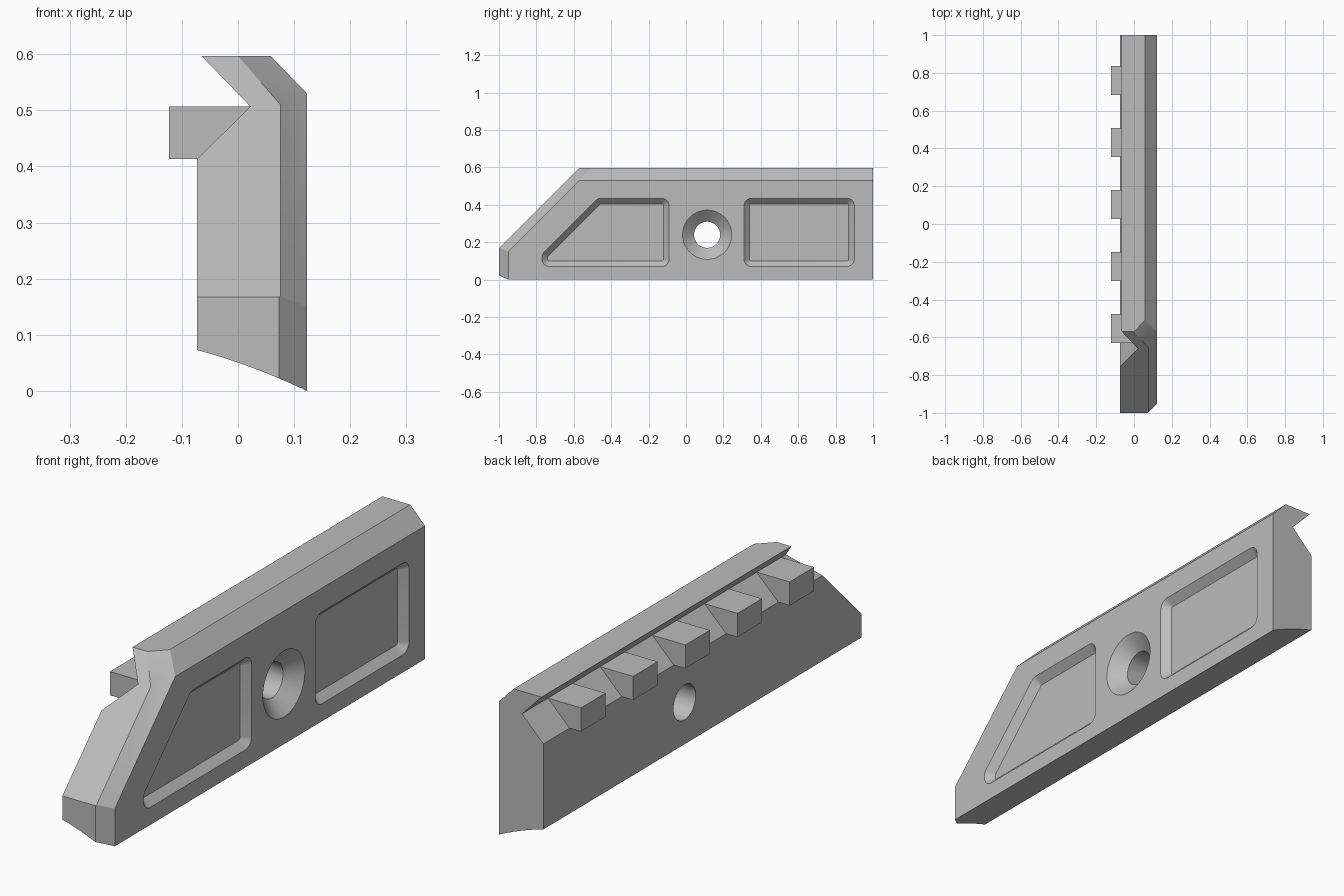
import bpy, bmesh, math
from mathutils import Vector

cube = bpy.data.objects.get("Cube")
if cube:
    bpy.data.objects.remove(cube, do_unlink=True)

# One plain grey
grey = bpy.data.materials.new("plain_grey")
grey.use_nodes = True
color = (0.5, 0.5, 0.5, 1)
grey.diffuse_color = color
grey.node_tree.nodes["Principled BSDF"].inputs["Base Color"].default_value = color


def make_object(name, bm):
    bmesh.ops.recalc_face_normals(bm, faces=bm.faces[:])
    mesh = bpy.data.meshes.new(name)
    bm.to_mesh(mesh)
    bm.free()
    mesh.materials.append(grey)
    obj = bpy.data.objects.new(name, mesh)
    bpy.context.collection.objects.link(obj)
    return obj


def loft(rings):
    """Closed solid through rings of equal point count."""
    bm = bmesh.new()
    loops = [[bm.verts.new(p) for p in ring] for ring in rings]
    for a, b in zip(loops, loops[1:]):
        for i in range(len(a)):
            j = (i + 1) % len(a)
            bm.faces.new((a[i], a[j], b[j], b[i]))
    bm.faces.new(loops[0])
    bm.faces.new(loops[-1])
    return bm


def extrude_y(profile, y0, y1):
    return loft([[(x, y, z) for x, z in profile] for y in (y0, y1)])


def slice_off(bm, point, normal):
    cut = bmesh.ops.bisect_plane(
        bm, geom=bm.verts[:] + bm.edges[:] + bm.faces[:], dist=1e-5,
        plane_co=point, plane_no=normal, clear_outer=True)
    edges = [e for e in cut["geom_cut"] if isinstance(e, bmesh.types.BMEdge)]
    bmesh.ops.contextual_create(bm, geom=edges)


def rounded(centres, radius, x, steps=8):
    """Rounded convex outline in the YZ plane around the corner centres."""
    pts, n = [], len(centres)
    for i, c in enumerate(centres):
        c, p, q = Vector(c), Vector(centres[i - 1]), Vector(centres[(i + 1) % n])
        a0 = math.atan2(*(c - p).yx) - math.pi / 2
        turn = (math.atan2(*(q - c).yx) - math.pi / 2 - a0) % (2 * math.pi)
        for k in range(steps + 1):
            a = a0 + turn * k / steps
            pts.append((x, c.x + radius * math.cos(a), c.y + radius * math.sin(a)))
    return pts


def circle(y, z, radius, x, steps=48):
    return [(x, y + radius * math.cos(a), z + radius * math.sin(a))
            for a in (2 * math.pi * k / steps for k in range(steps))]


# Body: profile with a V groove and a gently hollowed underside
outer, inner = 0.123, -0.073
profile = [(outer, 0.53), (0.058, 0.597), (-0.065, 0.597), (0.022, 0.507),
           (inner, 0.413)]
for k in range(13):
    t = k / 12
    profile.append((inner + (outer - inner) * t, 0.073 * (1 - t) + 0.02 * t * (1 - t)))
bm = extrude_y(profile, -1, 1)

# Sloped nose, its chamfers and the upper corner facet
slope = Vector((0, -1, 1)).normalized()
slice_off(bm, (0, -0.57, 0.597), slope)
slice_off(bm, (outer, -0.95, 0), (1, -1, 0))
slice_off(bm, (outer, -0.57, 0.53), slope + Vector((1, 0, 0)))
a, b, c = Vector((0, -0.57, 0.597)), Vector((0.058, -0.51, 0.597)), Vector((outer, -0.57, 0.53))
facet = (b - a).cross(c - a)
slice_off(bm, a, facet if facet.z > 0 else -facet)
body = make_object("body", bm)

# Cutters: two shallow pockets and a countersunk hole
pockets = {
    "rear_pocket": [(0.35, 0.11), (0.86, 0.11), (0.86, 0.395), (0.35, 0.395)],
    "front_pocket": [(-0.73, 0.11), (-0.13, 0.11), (-0.13, 0.395),
                     (-0.453, 0.395), (-0.73, 0.118)],
}
cutters = [make_object(name + "_cutter", loft([rounded(pts, 0.05, outer + 0.01),
                                               rounded(pts, 0.01, outer - 0.03)]))
           for name, pts in pockets.items()]
cutters.append(make_object("hole_cutter", loft(
    [circle(0.113, 0.24, r, x) for x, r in ((outer + 0.02, 0.155), (0.07, 0.07), (-0.2, 0.07))])))

bpy.context.view_layer.objects.active = body
for cutter in cutters:
    cutter.hide_render = True
    mod = body.modifiers.new(cutter.name, "BOOLEAN")
    mod.operation, mod.solver, mod.object = "DIFFERENCE", "EXACT", cutter
    bpy.ops.object.modifier_apply(modifier=mod.name)
    bpy.data.objects.remove(cutter, do_unlink=True)

for obj in bpy.context.selected_objects:
    obj.select_set(False)
body.select_set(True)
bpy.ops.object.shade_smooth_by_angle(angle=math.radians(25))

# Row of grip teeth set into the groove
tooth = [(-0.123, 0.413), (inner, 0.413), (0.022, 0.507), (-0.123, 0.507)]
for i in range(5):
    y = -0.553 + 0.328 * i
    make_object(f"grip_tooth_{i + 1}", extrude_y(tooth, y - 0.077, y + 0.077))
